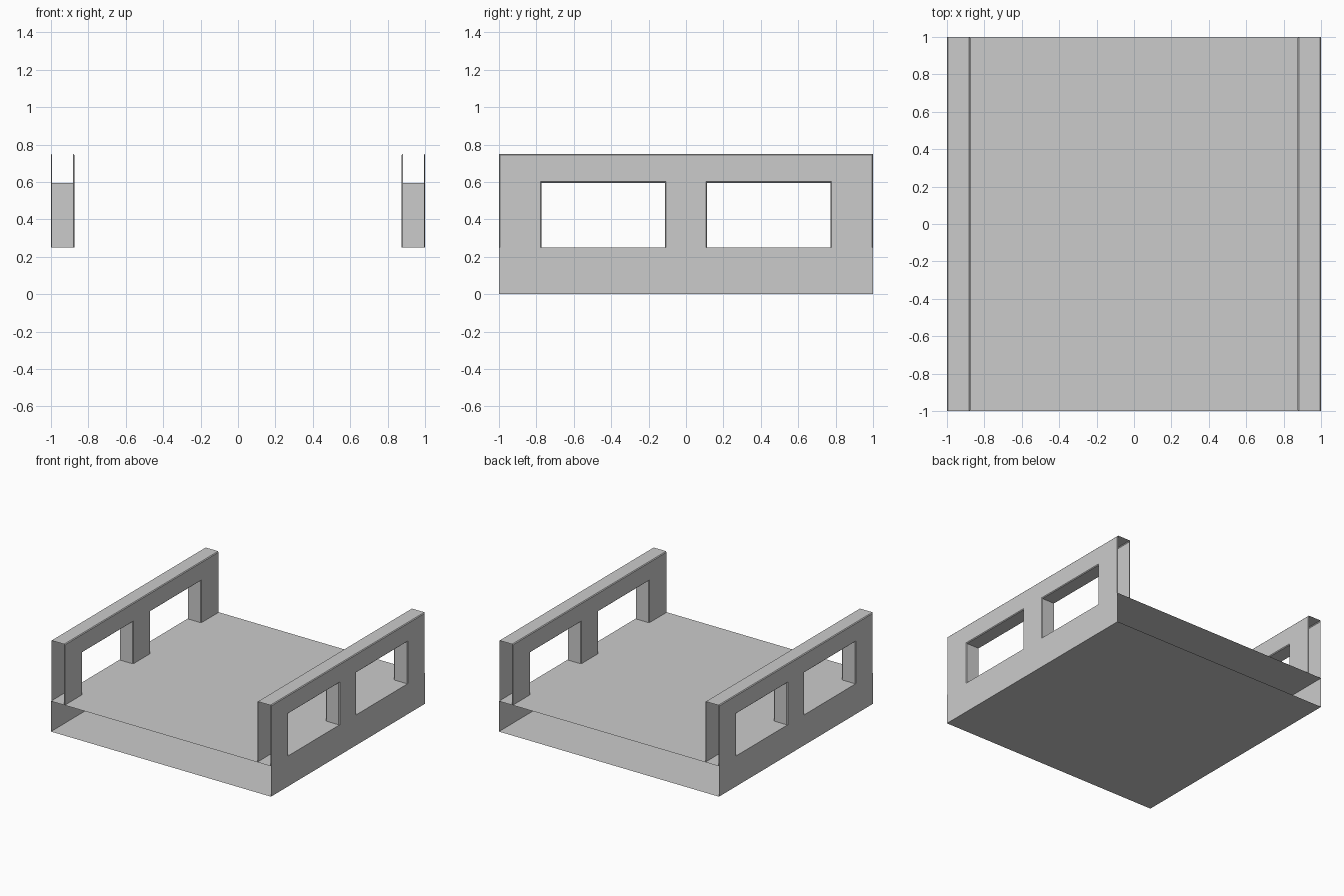
import bpy, bmesh

if "Cube" in bpy.data.objects:
    bpy.data.objects.remove(bpy.data.objects["Cube"])

DECK_H, RAIL_TOP, RAIL_W = 0.25, 0.75, 0.125
SOFT = 0.006


def make_object(name, bm):
    mesh = bpy.data.meshes.new(name)
    bm.to_mesh(mesh)
    bm.free()
    obj = bpy.data.objects.new(name, mesh)
    bpy.context.collection.objects.link(obj)
    return obj


def drop_faces(bm, test):
    bmesh.ops.delete(bm, geom=[f for f in bm.faces if test(f)], context='FACES')


# Deck: box section with open front and back ends
bm = bmesh.new()
bmesh.ops.create_cube(bm, size=1)
bmesh.ops.scale(bm, vec=(2, 2, DECK_H), verts=bm.verts)
bmesh.ops.translate(bm, vec=(0, 0, DECK_H / 2), verts=bm.verts)
drop_faces(bm, lambda f: abs(f.normal.y) > 0.9)
make_object("deck", bm)


def make_rail(name, x):
    # Side profile with two rectangular openings
    half = [(0.112, DECK_H), (0.112, 0.595), (0.772, 0.595),
            (0.772, DECK_H), (1, DECK_H), (1, RAIL_TOP)]
    profile = half + [(-y, z) for y, z in reversed(half)]
    bm = bmesh.new()
    face = bm.faces.new([bm.verts.new((x, y, z)) for y, z in profile])
    ext = bmesh.ops.extrude_face_region(bm, geom=[face], use_keep_orig=True)
    moved = [v for v in ext["geom"] if isinstance(v, bmesh.types.BMVert)]
    bmesh.ops.translate(bm, vec=(RAIL_W, 0, 0), verts=moved)
    bmesh.ops.recalc_face_normals(bm, faces=bm.faces)

    # Softened rims on both sides, not along the deck
    rims = [e for e in bm.edges
            if abs(e.verts[0].co.x - e.verts[1].co.x) < 1e-5
            and max(v.co.z for v in e.verts) > DECK_H + 0.01]
    bmesh.ops.bevel(bm, geom=rims, offset=SOFT, segments=1, affect='EDGES')
    bm.normal_update()

    # Open ends and open underside where it meets the deck
    drop_faces(bm, lambda f: (abs(f.normal.y) > 0.9 and
                              abs(f.calc_center_median().y) > 0.99)
               or (f.normal.z < -0.9 and
                   f.calc_center_median().z < DECK_H + 0.01))
    make_object(name, bm)


# Railings along both sides
make_rail("left_railing", -1)
make_rail("right_railing", 1 - RAIL_W)
